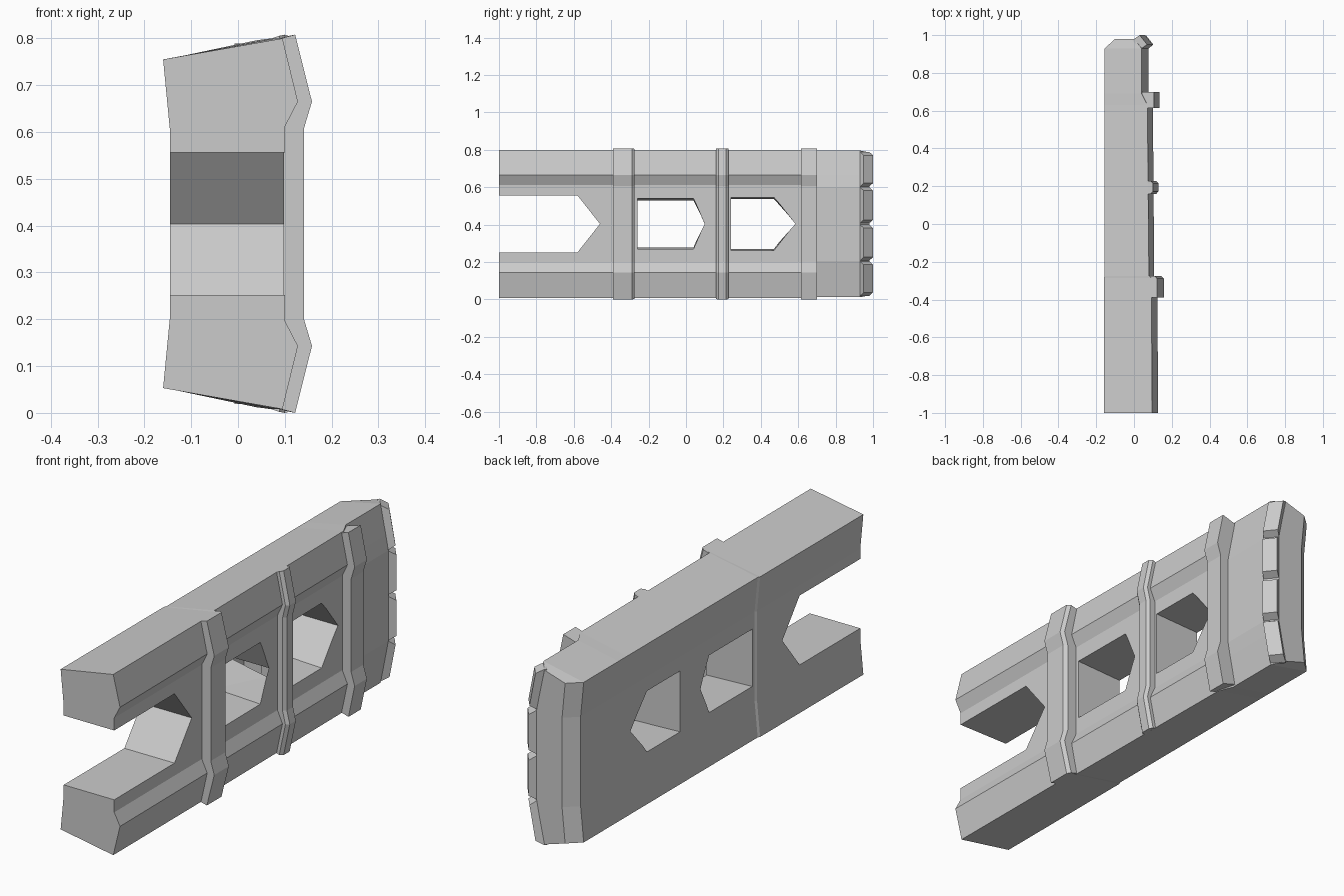
import bpy
import bmesh

cube = bpy.data.objects.get("Cube")
if cube:
    bpy.data.objects.remove(cube)

MID = 0.404  # height of the horizontal mirror line

grey = bpy.data.materials.new("plain grey")
grey.use_nodes = True
colour = (0.6, 0.6, 0.6, 1)
grey.diffuse_color = colour
grey.node_tree.nodes["Principled BSDF"].inputs["Base Color"].default_value = colour


def loft(name, rings):
    """Join rings of equal length with quads and cap both ends."""
    bm = bmesh.new()
    loops = [[bm.verts.new(p) for p in ring] for ring in rings]
    n = len(loops[0])
    for a, b in zip(loops, loops[1:]):
        for i in range(n):
            j = (i + 1) % n
            bm.faces.new((a[i], a[j], b[j], b[i]))
    bm.faces.new(loops[0])
    bm.faces.new(loops[-1])
    bmesh.ops.recalc_face_normals(bm, faces=bm.faces)
    mesh = bpy.data.meshes.new(name)
    bm.to_mesh(mesh)
    bm.free()
    mesh.materials.append(grey)
    obj = bpy.data.objects.new(name, mesh)
    bpy.context.collection.objects.link(obj)
    return obj


def section(y, half):
    """Mirror a half profile of (x, height above the middle)."""
    pts = half + [(x, -h) for x, h in reversed(half)]
    return [(x, y, MID + h) for x, h in pts]


def body_section(y, edge, ridge, face, back, top=0.396, step=0.207):
    return section(y, [(back + 0.015, 0.196), (back, 0.351), (edge, top),
                       (ridge, 0.261), (face, step)])


# Main body: stepped front part, slimmer middle, plain chamfered end
body = loft("body", [
    body_section(-1, .095, .128, .10, -.16),
    body_section(-.285, .093, .123, .097, -.16),
    body_section(-.275, .079, .107, .083, -.155),
    body_section(.63, .071, .10, .075, -.155),
    body_section(.69, .04, .066, .078, -.155, .392, .198),
    body_section(.93, .04, .066, .078, -.155, .392, .198),
    body_section(.98, 0, .026, .038, -.10, .382, .198),
])


# Pointed openings, narrowing toward the back face
def cut(name, y0, shoulder, tip, outer, inner):
    rings = []
    for x, h in ((-.155, inner), (.10, outer)):
        # continue the taper past both surfaces
        x, h = (x - .1, inner - (outer - inner) * .4) if x < 0 else (x + .1, outer + (outer - inner) * .4)
        rings.append([(x, y0, MID - h), (x, shoulder, MID - h), (x, tip, MID),
                      (x, shoulder, MID + h), (x, y0, MID + h)])
    cutter = loft(name, rings)
    cutter.hide_render = True
    mod = body.modifiers.new(name, 'BOOLEAN')
    mod.operation = 'DIFFERENCE'
    mod.solver = 'EXACT'
    mod.object = cutter
    return cutter


cutters = [
    cut("front_slot_cutter", -1.2, -.58, -.46, .152, .152),
    cut("middle_hole_cutter", -.26, .04, .10, .136, .125),
    cut("rear_hole_cutter", .24, .47, .585, .143, .133),
]
bpy.context.view_layer.update()
cut_mesh = bpy.data.meshes.new_from_object(
    body.evaluated_get(bpy.context.evaluated_depsgraph_get()))
body.modifiers.clear()
body.data = cut_mesh
for cutter in cutters:
    bpy.data.objects.remove(cutter)


# Raised bands across the outer face
def band(name, y0, y1, edge, ridge, face, bevel0, bevel1):
    def ring(y, d):
        return section(y, [(0, .372), (edge - d, .404 - d * .2),
                           (ridge - d, .261), (face - d, .204)])
    loft(name, [ring(y0, bevel0), ring(y0 + bevel0 + .001, 0),
                ring(y1 - bevel1 - .001, 0), ring(y1, bevel1)])


band("front_band", -.39, -.275, .122, .158, .141, 0, .013)
band("middle_band", .16, .228, .10, .13, .116, .012, .012)
band("rear_band", .615, .70, .105, .135, .118, 0, 0)


# Grip teeth along the chamfered end, following its bend
def tooth(name, h0, h1):
    def chamfer_x(h):
        return .078 - max(0, abs(h) - .198) * .196

    def ring(lift, inset):
        pts = []
        for h, u in ((h0 + inset, 0), (h1 - inset, 0), (h1 - inset, 1), (h0 + inset, 1)):
            t = inset * .4 if u == 0 else 1 - inset * .4
            pts.append((chamfer_x(h) - .04 * t + lift * .78,
                        .93 + .05 * t + lift * .62, MID + h))
        return pts
    loft(name, [ring(-.012, 0), ring(0, 0), ring(.032, .018)])


for side, label in ((1, "upper"), (-1, "lower")):
    for place, a, b in (("inner", .004, .196), ("outer", .2, .385)):
        tooth(f"{label}_{place}_tooth", *sorted((side * a, side * b)))
